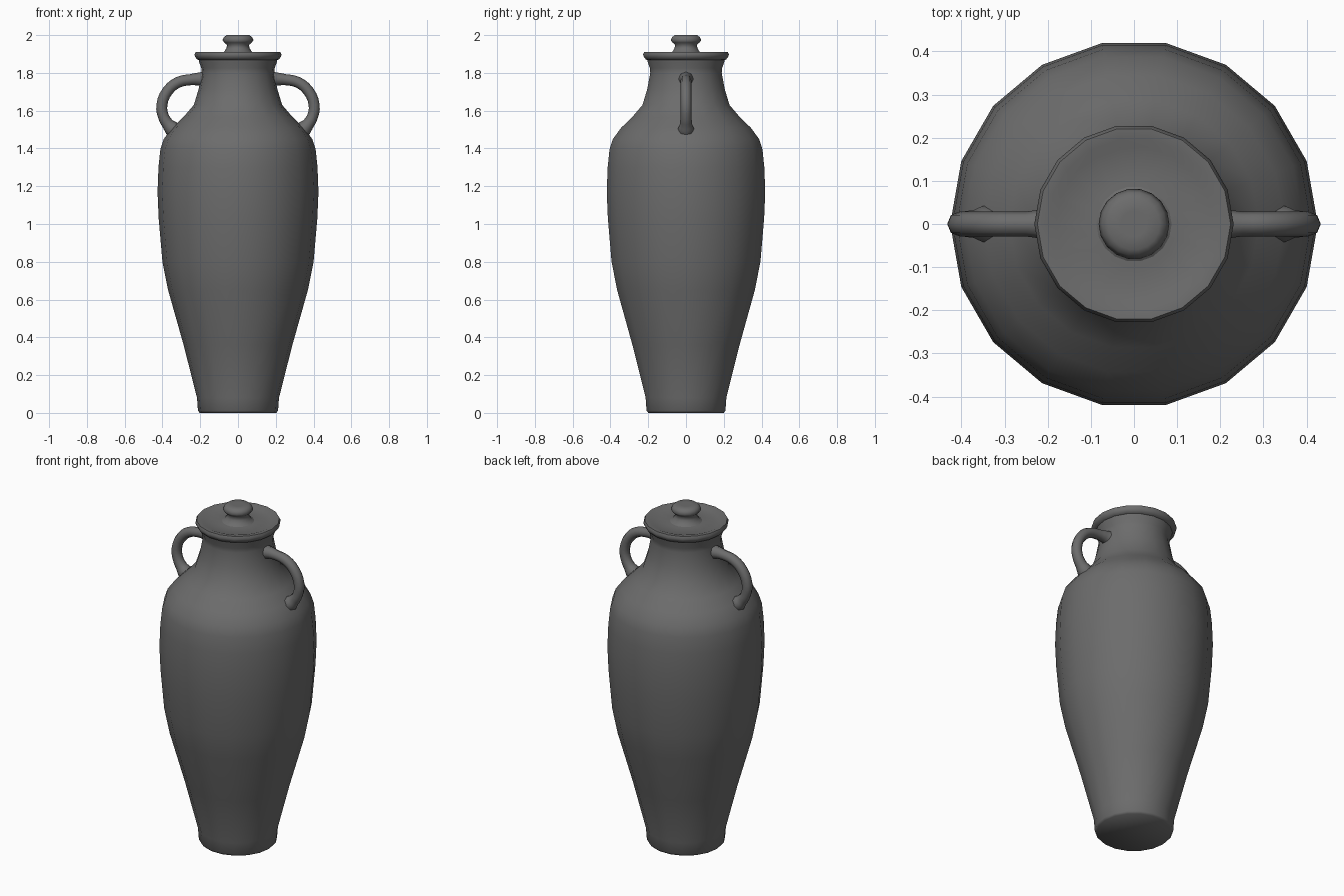
import bpy, bmesh
from math import cos, sin, tau, radians

if "Cube" in bpy.data.objects:
    bpy.data.objects.remove(bpy.data.objects["Cube"])

SIDES = 18

# Dark grey glaze shared by all parts
glaze = bpy.data.materials.new("dark_glaze")
glaze.diffuse_color = (0.15, 0.15, 0.15, 1)
glaze.use_nodes = True
glaze.node_tree.nodes["Principled BSDF"].inputs["Base Color"].default_value = glaze.diffuse_color


def finish(ob, angle=65):
    ob.data.materials.clear()
    ob.data.materials.append(glaze)
    bpy.ops.object.select_all(action='DESELECT')
    ob.select_set(True)
    bpy.context.view_layer.objects.active = ob
    bpy.ops.object.shade_smooth_by_angle(angle=radians(angle))


def lathe(name, profile):
    """Revolve (radius, height) points around z, capping both ends."""
    bm = bmesh.new()
    rings = [[bm.verts.new((r * cos(tau * i / SIDES), r * sin(tau * i / SIDES), z))
              for i in range(SIDES)] for r, z in profile]
    for low, high in zip(rings, rings[1:]):
        for i in range(SIDES):
            j = (i + 1) % SIDES
            bm.faces.new((low[i], low[j], high[j], high[i]))
    bm.faces.new(rings[0][::-1])
    bm.faces.new(rings[-1])
    mesh = bpy.data.meshes.new(name)
    bm.to_mesh(mesh)
    bm.free()
    ob = bpy.data.objects.new(name, mesh)
    bpy.context.collection.objects.link(ob)
    finish(ob)
    return ob


def handle(name, side):
    """Tapered tube from neck to shoulder; points are (x, z, tube radius)."""
    path = [(0.175, 1.765, 0.045), (0.205, 1.767, 0.035), (0.25, 1.764, 0.029),
            (0.315, 1.751, 0.029), (0.372, 1.705, 0.029), (0.403, 1.63, 0.029),
            (0.395, 1.57, 0.029), (0.372, 1.53, 0.032), (0.352, 1.508, 0.041),
            (0.33, 1.485, 0.044)]
    curve = bpy.data.curves.new(name, 'CURVE')
    curve.dimensions = '3D'
    curve.bevel_depth = 1.0
    curve.bevel_resolution = 2
    curve.resolution_u = 3
    curve.use_fill_caps = True
    spline = curve.splines.new('BEZIER')
    spline.bezier_points.add(len(path) - 1)
    for p, (x, z, r) in zip(spline.bezier_points, path):
        p.co = (side * x, 0, z)
        p.radius = r
        p.handle_left_type = p.handle_right_type = 'AUTO'
    ob = bpy.data.objects.new(name, curve)
    bpy.context.collection.objects.link(ob)
    bpy.ops.object.select_all(action='DESELECT')
    ob.select_set(True)
    bpy.context.view_layer.objects.active = ob
    bpy.ops.object.convert(target='MESH')
    finish(bpy.context.object)


# Jar body: foot, belly, shoulder and neck
lathe("jar_body", [
    (0.203, 0.0), (0.212, 0.012), (0.217, 0.08), (0.288, 0.36), (0.37, 0.65),
    (0.40, 0.80), (0.42, 1.03), (0.426, 1.17), (0.421, 1.30), (0.411, 1.395),
    (0.393, 1.45), (0.348, 1.51), (0.29, 1.565), (0.234, 1.63), (0.208, 1.715),
    (0.192, 1.80), (0.194, 1.825), (0.205, 1.855), (0.208, 1.872)])

# Lid with a dished rim
lathe("lid", [
    (0.20, 1.868), (0.215, 1.87), (0.225, 1.882), (0.231, 1.897), (0.224, 1.911),
    (0.20, 1.910), (0.18, 1.902), (0.10, 1.902), (0.06, 1.907)])

# Lid knob
lathe("lid_knob", [
    (0.09, 1.902), (0.073, 1.912), (0.062, 1.93), (0.058, 1.948), (0.072, 1.96),
    (0.082, 1.973), (0.074, 1.990), (0.060, 2.0), (0.03, 2.0)])

# Pair of handles
for label, side in (("left", -1), ("right", 1)):
    handle(label + "_handle", side)
